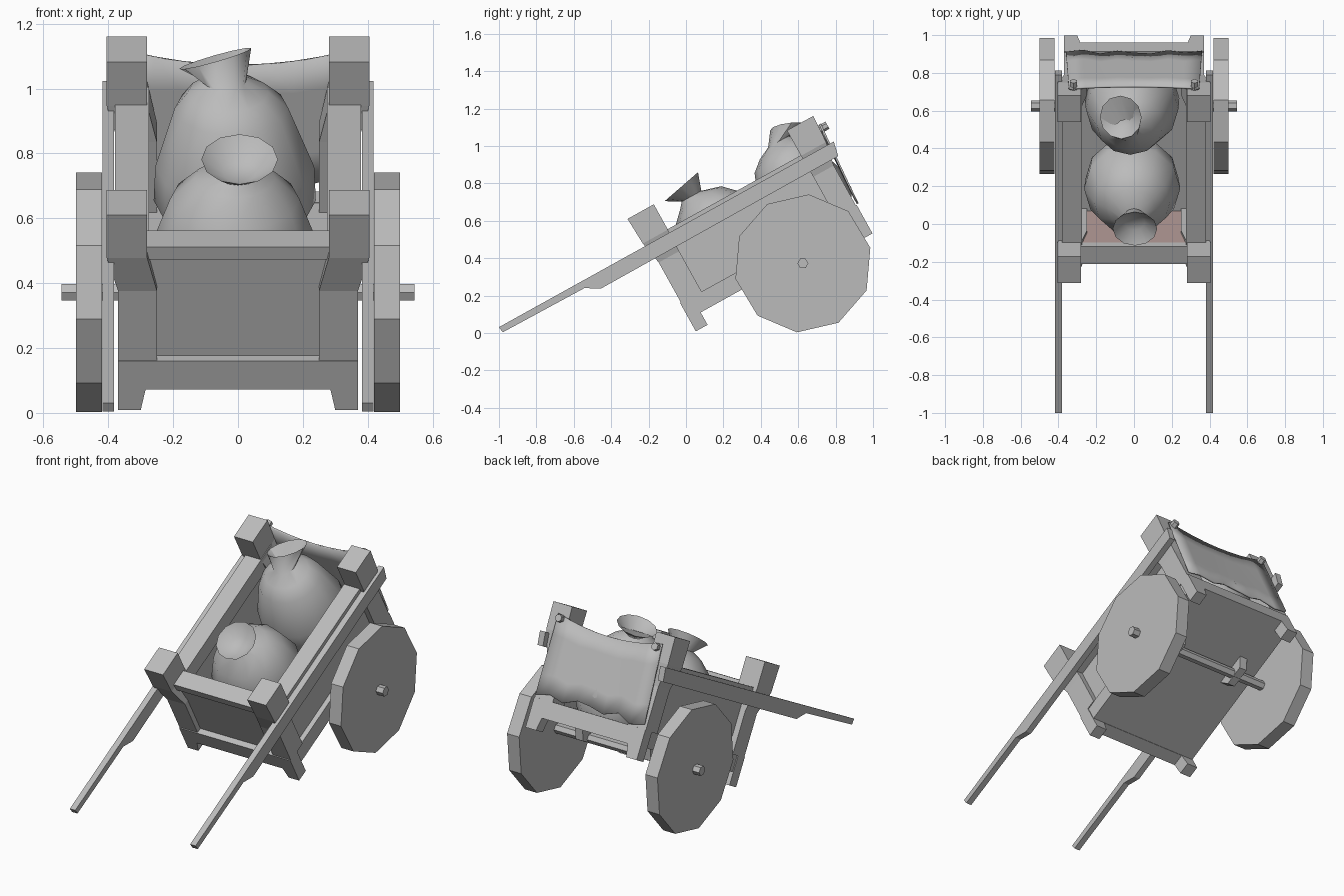
import bpy, bmesh, math
from mathutils import Matrix, Vector

cube = bpy.data.objects.get("Cube")
if cube:
    bpy.data.objects.remove(cube, do_unlink=True)

TILT = math.radians(29)
TIP = Matrix.Rotation(TILT, 4, 'X')      # the cart rests on its wheels and front feet


def material(name, rgb):
    m = bpy.data.materials.new(name)
    m.use_nodes = True
    m.diffuse_color = (*rgb, 1)
    m.node_tree.nodes["Principled BSDF"].inputs["Base Color"].default_value = (*rgb, 1)
    return m


GREY = material("plain grey", (0.5, 0.5, 0.5))
RED = material("reddish grey", (0.45, 0.32, 0.30))


def finish(name, bm, mirror=False, tip=True, smooth=False):
    bmesh.ops.recalc_face_normals(bm, faces=bm.faces)
    if tip:
        bm.transform(TIP)
    mesh = bpy.data.meshes.new(name)
    bm.to_mesh(mesh)
    bm.free()
    mesh.materials.append(GREY)
    ob = bpy.data.objects.new(name, mesh)
    bpy.context.collection.objects.link(ob)
    if mirror:
        ob.modifiers.new("Mirror", 'MIRROR').use_mirror_merge = False
    if smooth:
        bpy.ops.object.select_all(action='DESELECT')
        ob.select_set(True)
        bpy.context.view_layer.objects.active = ob
        bpy.ops.object.shade_smooth_by_angle(angle=math.radians(40))
    return ob


def loft(bm, rings):
    rows = [[bm.verts.new(p) for p in ring] for ring in rings]
    n = len(rows[0])
    for a, b in zip(rows, rows[1:]):
        for i in range(n):
            bm.faces.new((a[i], a[(i + 1) % n], b[(i + 1) % n], b[i]))
    bm.faces.new(rows[0])
    bm.faces.new(rows[-1])


def box(name, x, y, z, mirror=False):
    bm = bmesh.new()
    loft(bm, [[(x[0], y[0], h), (x[1], y[0], h), (x[1], y[1], h), (x[0], y[1], h)] for h in z])
    return finish(name, bm, mirror)


def prism(name, outline, x, mirror=False):
    bm = bmesh.new()
    loft(bm, [[(s, y, z) for y, z in outline] for s in x])
    return finish(name, bm, mirror)


def cylinder(name, centre, radius, depth, sides, axis, turn=0, **kw):
    bm = bmesh.new()
    spin = Matrix.Rotation(math.radians(turn), 4, axis)
    lay = Matrix.Rotation(math.pi / 2, 4, 'Y' if axis == 'X' else 'X')
    bmesh.ops.create_cone(bm, cap_ends=True, segments=sides, radius1=radius, radius2=radius,
                          depth=depth, matrix=Matrix.Translation(centre) @ spin @ lay)
    return finish(name, bm, **kw)


# Flared corner posts: height, inner x, outer x, front y, back y
POST = [(0.15, 0.25, 0.37, 0.055, 0.18), (0.40, 0.25, 0.37, 0.055, 0.18),
        (0.53, 0.28, 0.405, 0.03, 0.183), (0.685, 0.28, 0.405, 0.022, 0.183)]
LENGTH = 1.18
for name in ("front", "rear"):
    def along(y):
        return y if name == "front" else LENGTH - y
    bm = bmesh.new()
    loft(bm, [[(x0, along(a), z), (x1, along(a), z), (x1, along(b), z), (x0, along(b), z)]
              for z, x0, x1, a, b in POST])
    finish(name + "_posts", bm, mirror=True)
    # Cross beam with a splayed foot at each end
    bm = bmesh.new()
    half = [(0.37, 0.155), (0.37, -0.018), (0.30, -0.018), (0.285, 0.055)]
    outline = half + [(-x, z) for x, z in reversed(half)]
    loft(bm, [[(x, along(y), z) for x, z in outline] for y in (0.05, 0.122)])
    finish(name + "_foot_beam", bm)

# Bed and walls
box("floor", (-0.365, 0.365), (0.11, 1.07), (0.058, 0.153))
box("side_panels", (0.29, 0.335), (0.12, 1.06), (0.14, 0.46), True)
box("top_rails", (0.275, 0.38), (0.15, 1.11), (0.44, 0.533), True)
front = box("front_board", (-0.30, 0.30), (0.085, 0.165), (0.14, 0.51))
front.data.materials.append(RED)
inward = TIP @ Vector((0, 1, 0))
for p in front.data.polygons:
    p.material_index = int(p.normal.dot(inward) > 0.9)
box("front_rail", (-0.29, 0.29), (0.064, 0.168), (0.505, 0.55))

# Long side shafts, thinned into handles
prism("handles", [(-0.86, 0.512), (-0.855, 0.478), (-0.36, 0.473), (-0.28, 0.428),
                  (1.17, 0.432), (1.187, 0.512)], (0.382, 0.418), True)

# Wheels, axle and axle brackets
HUB = (0.625, 0.372)
cylinder("wheels", (0.46, *HUB), 0.37, 0.08, 10, 'X', 13, mirror=True, tip=False)
cylinder("axle", (0, *HUB), 0.029, 1.09, 6, 'X', 0, tip=False)
prism("axle_brackets", [(0.63, 0.06), (0.67, -0.005), (0.79, -0.005), (0.83, 0.06)], (0.20, 0.25), True)

# Cloth hung behind the rear posts, sagging on top and ragged below
RAG = [0.18, 0.16, 0.20, 0.17, 0.19, 0.20, 0.165, 0.19, 0.17]
bm = bmesh.new()
rows = []
for j in range(5):
    t = j / 4
    row = []
    for i, low in enumerate(RAG):
        s = i / 4 - 1
        high = 0.585 + 0.045 * s * s
        y = 1.168 - 0.03 * t - 0.012 * (1 - s * s) * (1 - t)
        row.append(bm.verts.new((s * (0.345 + 0.015 * t), y, high + (low - high) * t)))
    rows.append(row)
for a, b in zip(rows, rows[1:]):
    for i in range(len(RAG) - 1):
        bm.faces.new((a[i], a[i + 1], b[i + 1], b[i]))
cloth = finish("hanging_cloth", bm, smooth=True)
thick = cloth.modifiers.new("Solidify", 'SOLIDIFY')
thick.thickness, thick.offset = 0.01, 0
cylinder("cloth_bolts", (0.32, 1.175, 0.605), 0.022, 0.05, 6, 'Y', mirror=True)


# Sacks: body rings stand on the tilted bed, then a flared open lip
def sack(name, x, y, profile, lip, radius, pitch, roll):
    bm = bmesh.new()
    angles = [math.tau * i / 12 for i in range(12)]
    rings = [[TIP @ Vector((x + dx + r * math.cos(a), y + dy + r * math.sin(a), z)) for a in angles]
             for r, z, dx, dy in profile]
    lean = Matrix.Rotation(math.radians(roll), 4, 'Y') @ Matrix.Rotation(math.radians(pitch), 4, 'X')
    for scale, drop in ((1, 0), (0.45, -0.05)):
        rings.append([Vector(lip) + lean @ Vector((radius * scale * math.cos(a),
                      radius * scale * math.sin(a), drop)) for a in angles])
    loft(bm, rings)
    finish(name, bm, tip=False, smooth=True)


sack("rear_sack", -0.01, 0.90,
     [(0.20, 0.154, 0, 0), (0.25, 0.25, 0, 0), (0.245, 0.37, 0, 0), (0.175, 0.57, -0.01, 0.01),
      (0.125, 0.62, -0.02, 0.02), (0.065, 0.655, -0.03, 0.03)],
     (-0.07, 0.565, 1.093), 0.115, 5, -16)
sack("front_sack", -0.01, 0.42,
     [(0.18, 0.154, 0, 0), (0.245, 0.25, 0, 0), (0.255, 0.37, 0, 0), (0.20, 0.52, 0, 0),
      (0.125, 0.595, 0, 0), (0.06, 0.625, 0.01, -0.04)],
     (0.005, -0.025, 0.782), 0.118, 41, 0)
